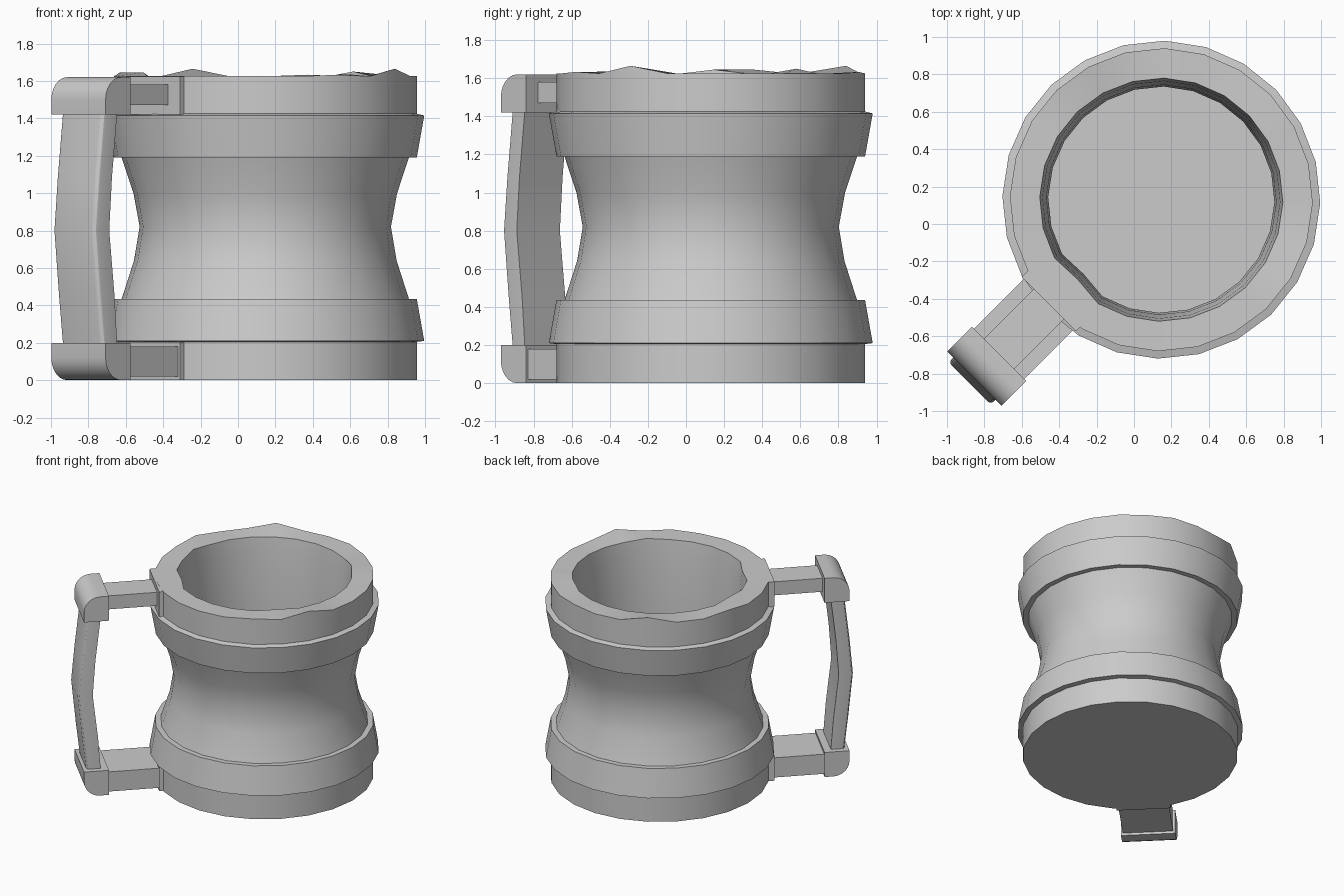
import bpy
import bmesh
from math import cos, sin, pi, radians
from mathutils import Matrix, Vector

old = bpy.data.objects.get("Cube")
if old:
    bpy.data.objects.remove(old, do_unlink=True)

# Single plain material
grey = bpy.data.materials.new("plain grey")
grey.use_nodes = True
COLOUR = (0.6, 0.6, 0.6, 1)
grey.diffuse_color = COLOUR
grey.node_tree.nodes["Principled BSDF"].inputs["Base Color"].default_value = COLOUR

CENTRE = Vector((0.146, 0.13, 0))
SIDES = 24
PHASE = radians(-1.3)
CUP = Matrix.Translation(CENTRE)
# Handle frame: x points away from the cup, y runs across the handle
HANDLE = CUP @ Matrix.Rotation(radians(225), 4, "Z") @ Matrix.Translation((0, -0.03, 0))


def finish(name, bm, frame):
    bmesh.ops.recalc_face_normals(bm, faces=bm.faces)
    bm.transform(frame)
    mesh = bpy.data.meshes.new(name)
    bm.to_mesh(mesh)
    bm.free()
    mesh.materials.append(grey)
    obj = bpy.data.objects.new(name, mesh)
    bpy.context.collection.objects.link(obj)
    bpy.ops.object.select_all(action="DESELECT")
    obj.select_set(True)
    bpy.context.view_layer.objects.active = obj
    bpy.ops.object.shade_smooth_by_angle(angle=radians(30))
    return obj


def loft(name, rings, frame):
    """Skin a stack of equal-length point rings and cap both ends."""
    bm = bmesh.new()
    loops = [[bm.verts.new(p) for p in ring] for ring in rings]
    for a, b in zip(loops, loops[1:]):
        n = len(a)
        for i in range(n):
            bm.faces.new((a[i], a[(i + 1) % n], b[(i + 1) % n], b[i]))
    bm.faces.new(loops[0])
    bm.faces.new(loops[-1])
    return finish(name, bm, frame)


def block(name, x0, x1, half, z0, z1):
    rings = [[(x0, -half, z), (x1, -half, z), (x1, half, z), (x0, half, z)]
             for z in (z0, z1)]
    return loft(name, rings, HANDLE)


# Cup: outer wall with two flared bands, uneven lip, and hollow inside
OUTER = [(0.81, 0), (0.81, 0.205), (0.85, 0.21), (0.81, 0.435), (0.768, 0.435),
         (0.702, 0.64), (0.672, 0.82), (0.705, 1.0), (0.768, 1.19),
         (0.81, 1.19), (0.85, 1.415), (0.81, 1.425), (0.81, 1.625)]
INNER = [(0.65, 1.625), (0.635, 1.5), (0.615, 1.15), (0.605, 0.82), (0.605, 0.2)]
LIP_BUMPS = {8: 0.04, 22: 0.04, 11: 0.02, 5: 0.008, 20: 0.008}
INNER_BUMPS = {3: 0.025, 12: 0.02, 21: 0.01}
NOTCH = 15  # inner corner flattened behind the handle


def cup_ring(radius, z, bumps=None, notch=1.0):
    ring = []
    for i in range(SIDES):
        a = PHASE + 2 * pi * i / SIDES
        r = radius * (notch if i == NOTCH else 1)
        ring.append((r * cos(a), r * sin(a), z + (bumps or {}).get(i, 0)))
    return ring


rings = [cup_ring(r, z, LIP_BUMPS if z == 1.625 else None) for r, z in OUTER]
rings += [cup_ring(r, z, INNER_BUMPS if z == 1.625 else None, 0.95) for r, z in INNER]
loft("cup_body", rings, CUP)


# Handle end caps: block with one rounded outer corner, mirrored for the base
def end_cap(name, z_inner, z_outer):
    x0, x1, r = 1.196, 1.383, 0.12
    s = 1 if z_outer > z_inner else -1
    profile = [(x0, z_inner), (x1, z_inner)]
    for k in range(7):
        a = pi / 2 * k / 6
        profile.append((x1 - r + r * cos(a), z_outer - s * r * (1 - sin(a))))
    profile.append((x0, z_outer))
    loft(name, [[(x, y, z) for x, z in profile] for y in (-0.205, 0.205)], HANDLE)


end_cap("upper_end_cap", 1.42, 1.62)
end_cap("lower_end_cap", 0.2, 0)

# Collars against the cup and the bars joining them to the end caps
block("upper_collar", 0.72, 0.82, 0.205, 1.42, 1.624)
block("lower_collar", 0.72, 0.82, 0.205, 0.001, 0.204)
block("upper_bar", 0.8, 1.21, 0.115, 1.47, 1.58)
block("lower_bar", 0.8, 1.21, 0.19, 0.02, 0.18)

# Grip: bowed slab with softened outer edges
GRIP = [(0.19, 1.25, 1.355), (0.45, 1.27, 1.385), (0.8, 1.31, 1.42),
        (1.08, 1.29, 1.395), (1.43, 1.25, 1.355)]
HALF, SOFT = 0.16, 0.025
grip_rings = []
for z, inner, outer in GRIP:
    ring = [(inner, HALF, z), (inner, -HALF, z)]
    for side in (-1, 1):
        corner = []
        for k in range(4):
            a = pi / 2 * k / 3
            corner.append((outer - SOFT * (1 - sin(a)),
                           side * (HALF - SOFT * (1 - cos(a))), z))
        ring += corner if side < 0 else corner[::-1]
    grip_rings.append(ring)
loft("grip", grip_rings, HANDLE)
